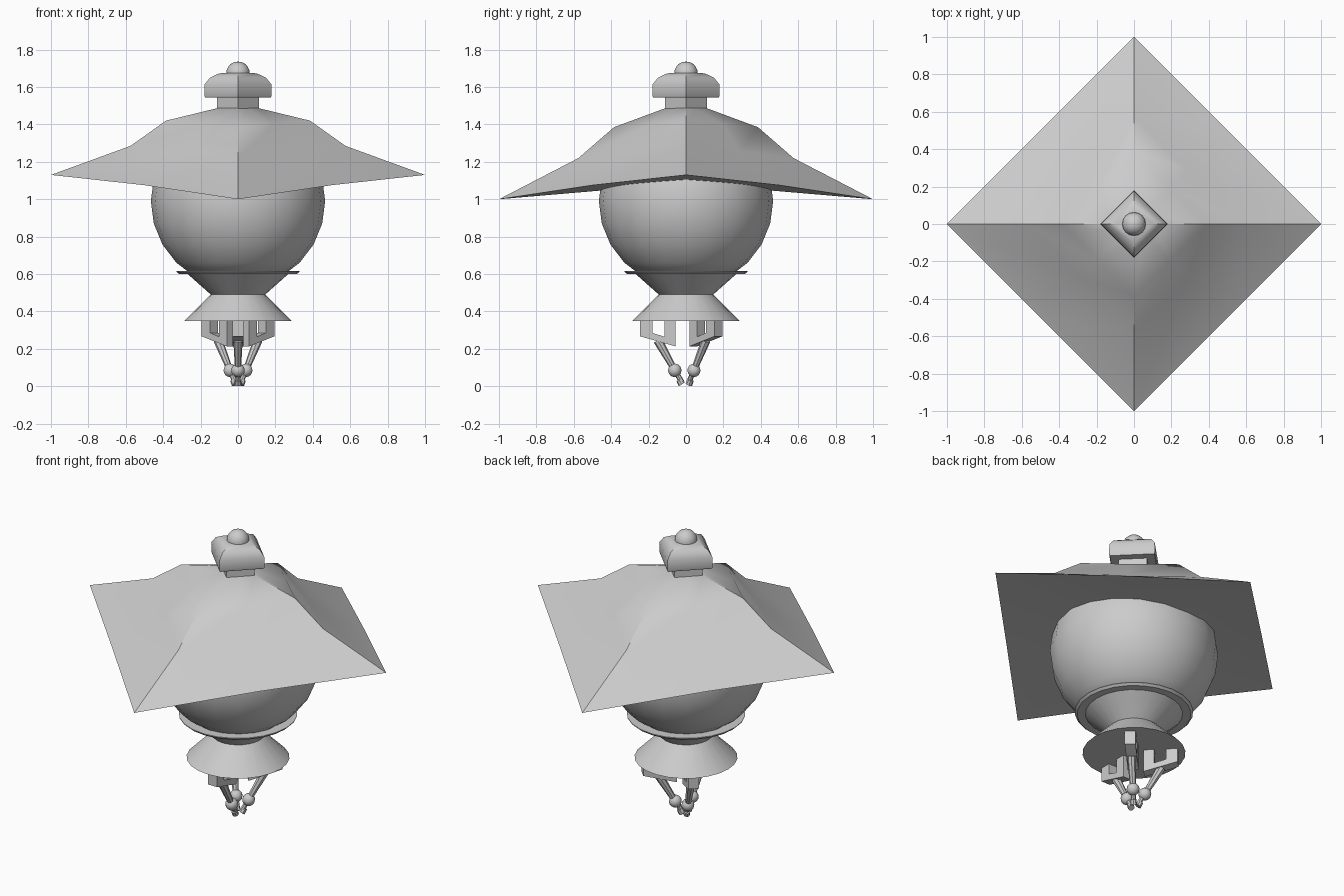
import bpy, bmesh
from math import sin, cos, pi, radians
from mathutils import Vector, Matrix

if "Cube" in bpy.data.objects:
    bpy.data.objects.remove(bpy.data.objects["Cube"])


def finish(name, bm, angle=30):
    bmesh.ops.recalc_face_normals(bm, faces=bm.faces)
    me = bpy.data.meshes.new(name)
    bm.to_mesh(me)
    bm.free()
    ob = bpy.data.objects.new(name, me)
    bpy.context.collection.objects.link(ob)
    bpy.ops.object.select_all(action='DESELECT')
    ob.select_set(True)
    bpy.context.view_layer.objects.active = ob
    if angle:
        bpy.ops.object.shade_smooth_by_angle(angle=radians(angle))
    return ob


def skin(bm, rings):
    # quads between successive closed rings
    n = len(rings[0])
    for a, b in zip(rings, rings[1:]):
        for i in range(n):
            j = (i + 1) % n
            bm.faces.new((a[i], a[j], b[j], b[i]))


def lathe(name, profile, sides, angle=30):
    bm = bmesh.new()
    rings = [[bm.verts.new((r * cos(2 * pi * i / sides), r * sin(2 * pi * i / sides), z))
              for i in range(sides)] for r, z in profile]
    skin(bm, rings)
    bm.faces.new(rings[0])
    bm.faces.new(rings[-1])
    return finish(name, bm, angle)


# Roof: diamond rings whose x corners sit higher than the y corners
bm = bmesh.new()
rings = []
for r, zx, zy, zm in ((1.0, 1.13, 1.0, 1.075), (0.575, 1.285, 1.22, 1.255),
                      (0.385, 1.42, 1.385, 1.40), (0.11, 1.487, 1.487, 1.487)):
    ring = []
    for i in range(8):
        a = i * pi / 4
        k = r / (abs(cos(a)) + abs(sin(a)))
        z = zm if i % 2 else (zx if i % 4 == 0 else zy)
        ring.append(bm.verts.new((k * cos(a), k * sin(a), z)))
    rings.append(ring)
skin(bm, rings)
bm.faces.new(rings[-1])
# Underside fan
c = bm.verts.new((0, 0, 1.085))
for i in range(8):
    bm.faces.new((rings[0][i], c, rings[0][(i + 1) % 8]))
finish("roof", bm, 35)

# Four-sided neck and cap, with a round knob
lathe("roof_neck", [(0.112, 1.47), (0.112, 1.55)], 4)
lathe("roof_cap", [(0.175, 1.545), (0.18, 1.553), (0.178, 1.615), (0.15, 1.65),
                   (0.10, 1.673), (0.05, 1.676)], 4, 35)
bm = bmesh.new()
bmesh.ops.create_uvsphere(bm, u_segments=16, v_segments=10, radius=0.063,
                          matrix=Matrix.Translation((0, 0, 1.673)))
finish("knob", bm)

# Globe, closed off inside the roof
lathe("globe", [(0.466 * cos(radians(t)), 0.99 + 0.466 * sin(radians(t)))
                for t in range(-60, 31, 15)], 20, 40)

# Rim and hourglass base
lathe("rim", [(0.315, 0.60), (0.328, 0.612), (0.328, 0.616)], 24)
lathe("base", [(0.285, 0.35), (0.145, 0.49), (0.275, 0.605)], 24)

# Claws: U bracket, rod, ball joint and tip, drawn in a radial plane
bracket = [(0.245, 0.355), (0.245, 0.267), (0.055, 0.213), (0.055, 0.355),
           (0.115, 0.355), (0.115, 0.265), (0.18, 0.285), (0.18, 0.355)]


def rod(bm, a, b, r1, r2):
    a, b = Vector(a), Vector(b)
    d = b - a
    m = Matrix.Translation((a + b) / 2) @ d.to_track_quat('Z', 'Y').to_matrix().to_4x4()
    bmesh.ops.create_cone(bm, cap_ends=True, segments=8, radius1=r1, radius2=r2,
                          depth=d.length, matrix=m)


for n, deg in enumerate((45, 135, 270), 1):
    bm = bmesh.new()
    sides = [[bm.verts.new((r, y, z)) for r, z in bracket] for y in (-0.03, 0.03)]
    skin(bm, sides)
    for s in sides:
        bm.faces.new(s)
    rod(bm, (0.15, 0, 0.245), (0.06, 0, 0.085), 0.025, 0.016)
    rod(bm, (0.06, 0, 0.085), (0.022, 0, 0.022), 0.014, 0.014)
    rod(bm, (0.037, 0, 0.034), (0.022, 0, 0.01), 0.016, 0.019)
    bmesh.ops.create_uvsphere(bm, u_segments=12, v_segments=8, radius=0.036,
                              matrix=Matrix.Translation((0.06, 0, 0.085)))
    bmesh.ops.rotate(bm, verts=bm.verts, cent=(0, 0, 0),
                     matrix=Matrix.Rotation(radians(deg), 3, 'Z'))
    finish(f"claw_{n}", bm)
